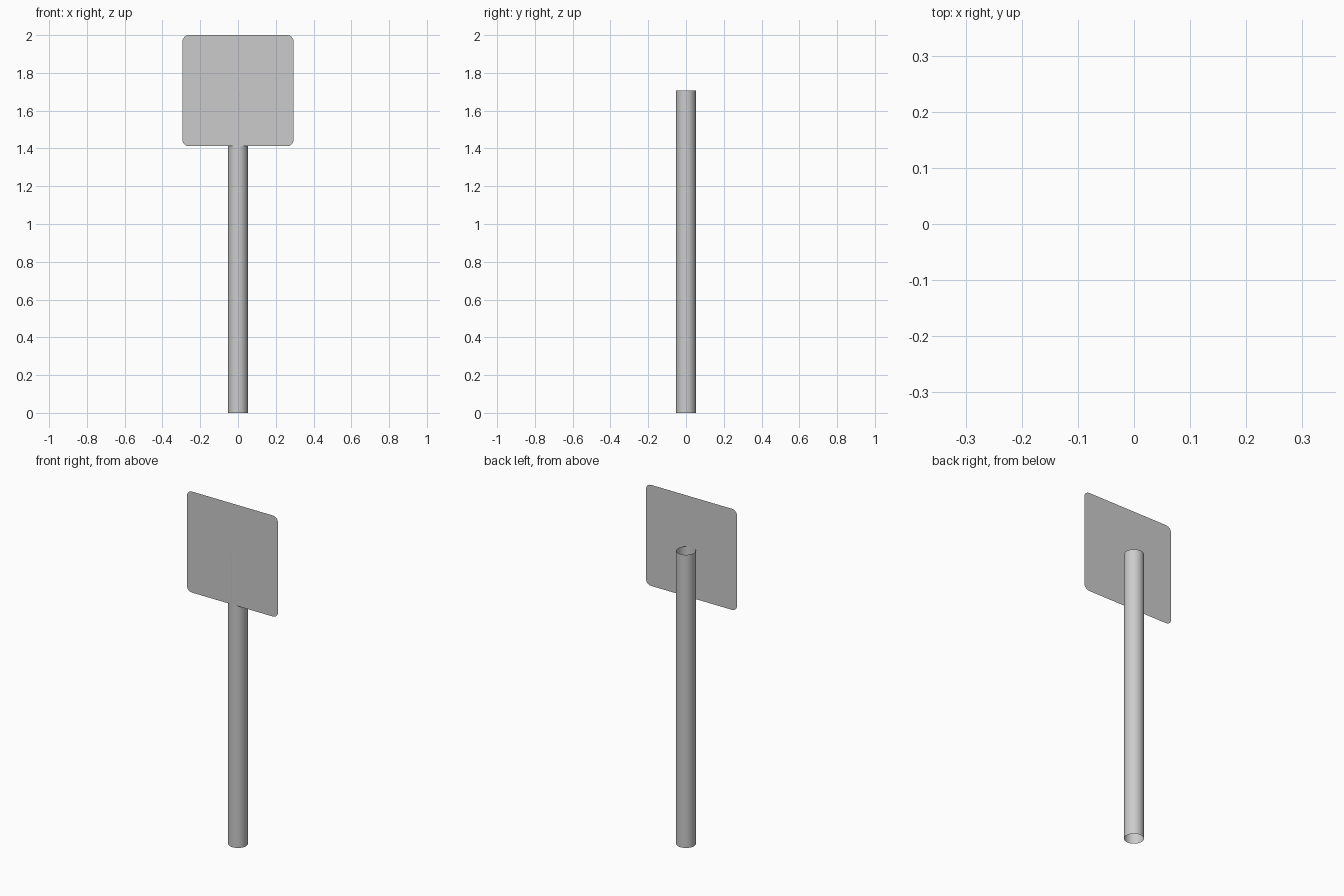
import bpy, bmesh, math

if "Cube" in bpy.data.objects:
    bpy.data.objects.remove(bpy.data.objects["Cube"])

def make_object(name, bm):
    mesh = bpy.data.meshes.new(name)
    bm.to_mesh(mesh)
    bm.free()
    obj = bpy.data.objects.new(name, mesh)
    bpy.context.collection.objects.link(obj)
    return obj

POLE_R, POLE_H = 0.052, 1.706
HALF, CORNER, SIGN_Y = 0.294, 0.034, -0.051

# Pole: open-ended tube
bm = bmesh.new()
bmesh.ops.create_cone(bm, cap_ends=False, segments=32,
                      radius1=POLE_R, radius2=POLE_R, depth=POLE_H)
bmesh.ops.translate(bm, verts=bm.verts, vec=(0, 0, POLE_H / 2))
for f in bm.faces:
    f.smooth = True
make_object("pole", bm)

# Sign panel: thin single-sheet rounded square facing the front
bm = bmesh.new()
verts = []
inner = HALF - CORNER
for i, (sx, sz) in enumerate([(1, 1), (-1, 1), (-1, -1), (1, -1)]):
    for k in range(7):
        a = math.radians(90 * i + 15 * k)
        verts.append(bm.verts.new((sx * inner + CORNER * math.cos(a), SIGN_Y,
                                   POLE_H + sz * inner + CORNER * math.sin(a))))
bm.faces.new(verts)
make_object("sign_panel", bm)
